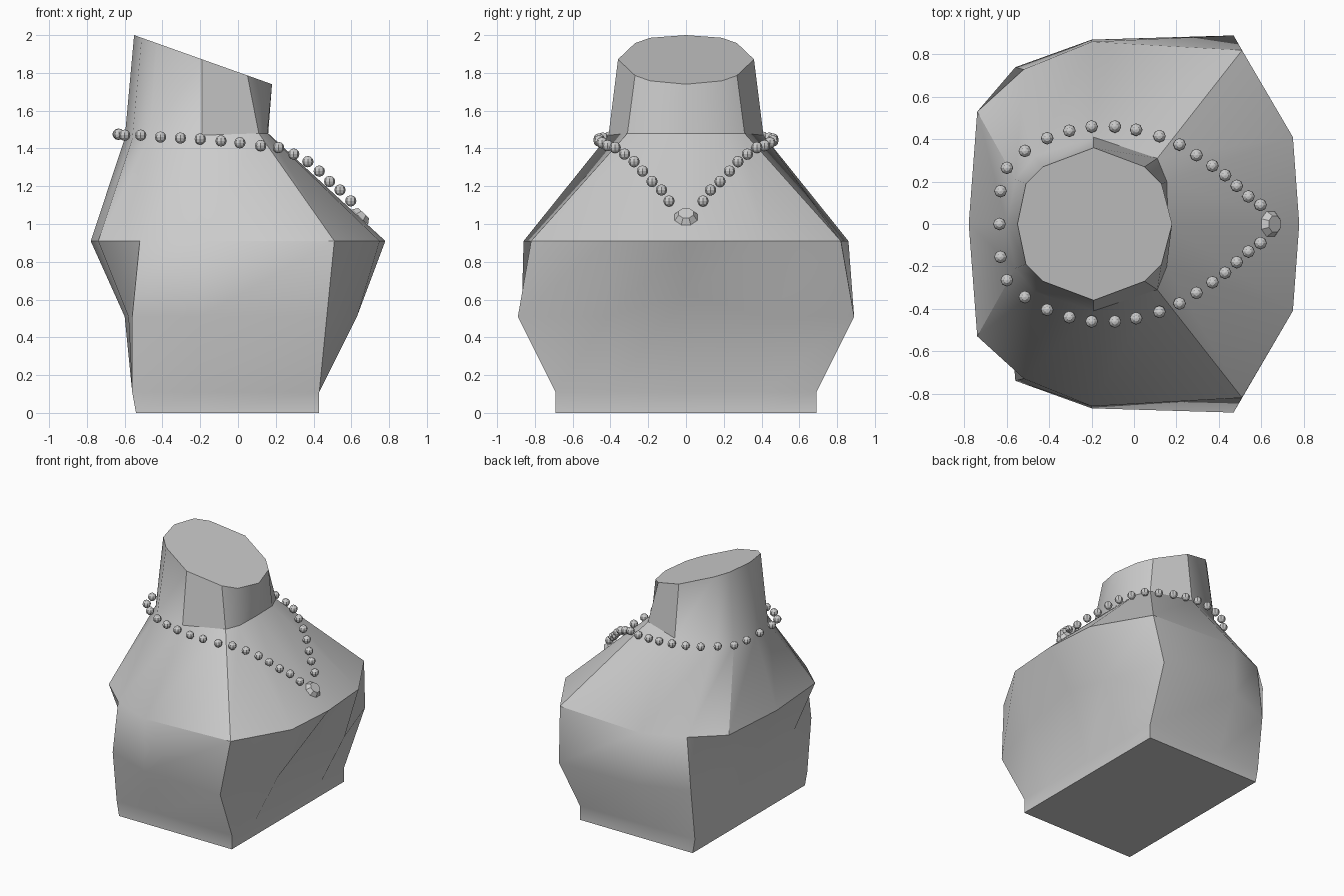
import bpy, bmesh, math
from mathutils import Vector, Matrix

if "Cube" in bpy.data.objects:
    bpy.data.objects.remove(bpy.data.objects["Cube"])


def finish(name, bm, angle):
    bmesh.ops.recalc_face_normals(bm, faces=bm.faces)
    me = bpy.data.meshes.new(name)
    bm.to_mesh(me)
    bm.free()
    ob = bpy.data.objects.new(name, me)
    bpy.context.collection.objects.link(ob)
    bpy.ops.object.select_all(action='DESELECT')
    ob.select_set(True)
    bpy.context.view_layer.objects.active = ob
    if angle:
        bpy.ops.object.shade_smooth_by_angle(angle=math.radians(angle))
    return ob


def level(xy, z):
    return [(x, y, z) for x, y in xy]


# Display bust: half cross-sections from front centre to back centre
base = [(.43, 0), (.43, .41), (.43, .69), (-.2, .69), (-.56, .69), (-.56, .41), (-.56, 0)]
waist = level([(.58, 0), (.63, .41), (.47, .89), (-.2, .87),
               (-.56, .74), (-.58, .5), (-.6, 0)], .51)
waist[0] = (.59, 0, .63)
chest = [(.78, 0), (.75, .41), (.51, .82), (-.2, .86), (-.52, .73), (-.74, .53), (-.78, 0)]
neck = [(.16, 0, 1.48), (.155, .2, 1.48), (.11, .31, 1.48), (-.19, .41, 1.47),
        (-.47, .32, 1.455), (-.56, .21, 1.45), (-.6, 0, 1.45)]
top = [(.18, 0), (.13, .19), (.05, .27), (-.19, .36), (-.43, .27), (-.51, .19), (-.55, 0)]
halves = [level([(max(x, -.54), y) for x, y in base], 0), level(base, .11),
          waist, level(chest, .91), neck,
          [(x, y, 2 - (x + .55) * .356) for x, y in top]]

bm = bmesh.new()
rings = []
for half in halves:
    full = half + [(x, -y, z) for x, y, z in half[-2:0:-1]]
    rings.append([bm.verts.new(p) for p in full])
for a, b in zip(rings, rings[1:]):
    n = len(a)
    for i in range(n):
        j = (i + 1) % n
        bm.faces.new((a[i], a[j], b[j], b[i]))
bm.faces.new(rings[0][::-1])
bm.faces.new(rings[-1])
finish("display_bust", bm, 35)

# Necklace beads: one side mirrored to the other
beads = [(-.635, 0, 1.475), (-.63, .155, 1.475), (-.6, .265, 1.47), (-.515, .345, 1.47),
         (-.41, .405, 1.46), (-.305, .44, 1.455), (-.2, .46, 1.45), (-.09, .46, 1.44),
         (.01, .445, 1.43), (.12, .415, 1.415), (.215, .375, 1.405), (.295, .325, 1.37),
         (.37, .275, 1.33), (.43, .23, 1.28), (.485, .18, 1.225), (.54, .13, 1.18),
         (.597, .09, 1.122)]
bm = bmesh.new()
for x, y, z in beads:
    for side in ((1, -1) if y else (1,)):
        bmesh.ops.create_uvsphere(bm, u_segments=8, v_segments=6, radius=.03,
                                  matrix=Matrix.Translation((x, y * side, z)))
finish("necklace_beads", bm, 0)

# Faceted pendant lying on the chest slope
bm = bmesh.new()
tilt = Vector((.68, 0, .73)).to_track_quat('Z', 'Y').to_matrix().to_4x4()
bmesh.ops.create_cone(bm, cap_ends=True, segments=8, radius1=.065, radius2=.042, depth=.03)
for v in bm.verts:
    v.co = Matrix.Rotation(math.pi / 8, 3, 'Z') @ v.co
bmesh.ops.transform(bm, matrix=tilt, verts=bm.verts)
bmesh.ops.translate(bm, vec=(.655, 0, 1.047), verts=bm.verts)
finish("pendant", bm, 0)
